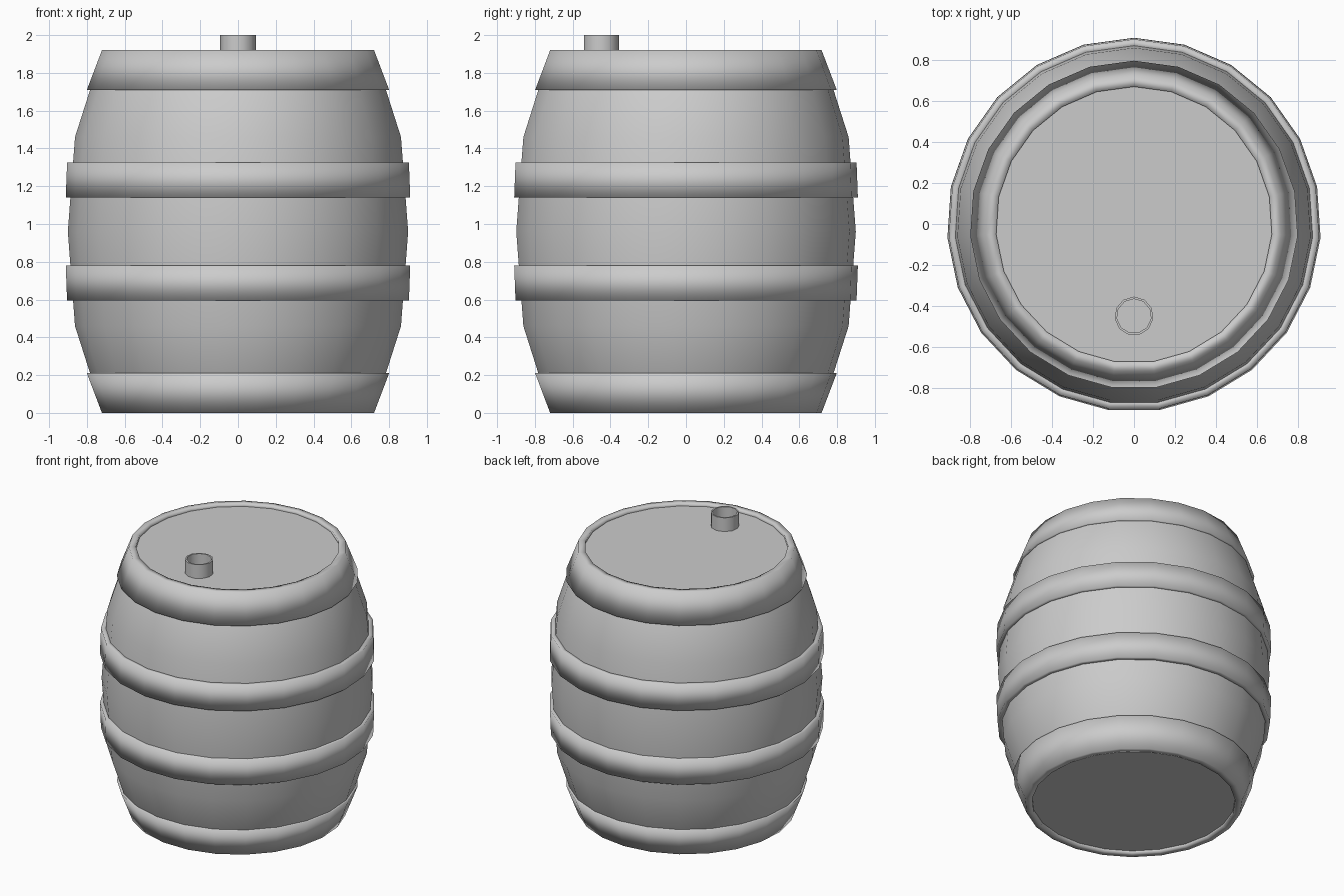
import bpy, bmesh
from math import sin, cos, tau, radians

if "Cube" in bpy.data.objects:
    bpy.data.objects.remove(bpy.data.objects["Cube"])

SIDES = 23      # odd count: one corner points to the back
MID = 0.96      # mirror height of the barrel
Y0 = -0.004     # recentres the odd-sided outline


def lathe(name, profile, sides=SIDES, centre=(0, Y0), closed=False, caps=False, smooth=180):
    """Spin an (r, z) profile around a vertical axis."""
    bm = bmesh.new()
    rings = []
    for r, z in profile:
        rings.append([bm.verts.new((centre[0] + r * sin(tau * i / sides),
                                    centre[1] + r * cos(tau * i / sides), z))
                      for i in range(sides)])
    pairs = list(zip(rings, rings[1:]))
    if closed:
        pairs.append((rings[-1], rings[0]))
    for a, b in pairs:
        for i in range(sides):
            j = (i + 1) % sides
            bm.faces.new((a[i], a[j], b[j], b[i]))
    if caps:
        bm.faces.new(rings[0])
        bm.faces.new(rings[-1])
    bmesh.ops.recalc_face_normals(bm, faces=bm.faces)
    mesh = bpy.data.meshes.new(name)
    bm.to_mesh(mesh)
    bm.free()
    obj = bpy.data.objects.new(name, mesh)
    bpy.context.collection.objects.link(obj)
    bpy.ops.object.select_all(action='DESELECT')
    obj.select_set(True)
    bpy.context.view_layer.objects.active = obj
    if smooth >= 180:
        bpy.ops.object.shade_smooth()
    else:
        bpy.ops.object.shade_smooth_by_angle(angle=radians(smooth))
    return obj


def flip(profile):
    return [(r, 2 * MID - z) for r, z in profile]


# Bulging body, capped by the recessed heads
upper = [(0.865, 1.46), (0.785, 1.71), (0.69, 1.9)]
lathe("barrel_body", flip(upper)[::-1] + [(0.903, MID)] + upper, caps=True, smooth=40)

# End hoops with lip, and the two middle hoops
end_hoop = [(0.77, 1.71), (0.802, 1.71), (0.722, 1.92), (0.675, 1.92), (0.675, 1.895)]
middle_hoop = [(0.865, 1.14), (0.914, 1.14), (0.907, 1.325), (0.865, 1.325)]
for kind, profile in (("end_hoop", end_hoop), ("middle_hoop", middle_hoop)):
    lathe("upper_" + kind, profile, closed=True)
    lathe("lower_" + kind, flip(profile), closed=True)

# Small open spout on the top head
lathe("spout", [(0.095, 1.89), (0.095, 2.0), (0.084, 2.0), (0.084, 1.89)],
      sides=11, centre=(0, -0.45), closed=True, smooth=40)
